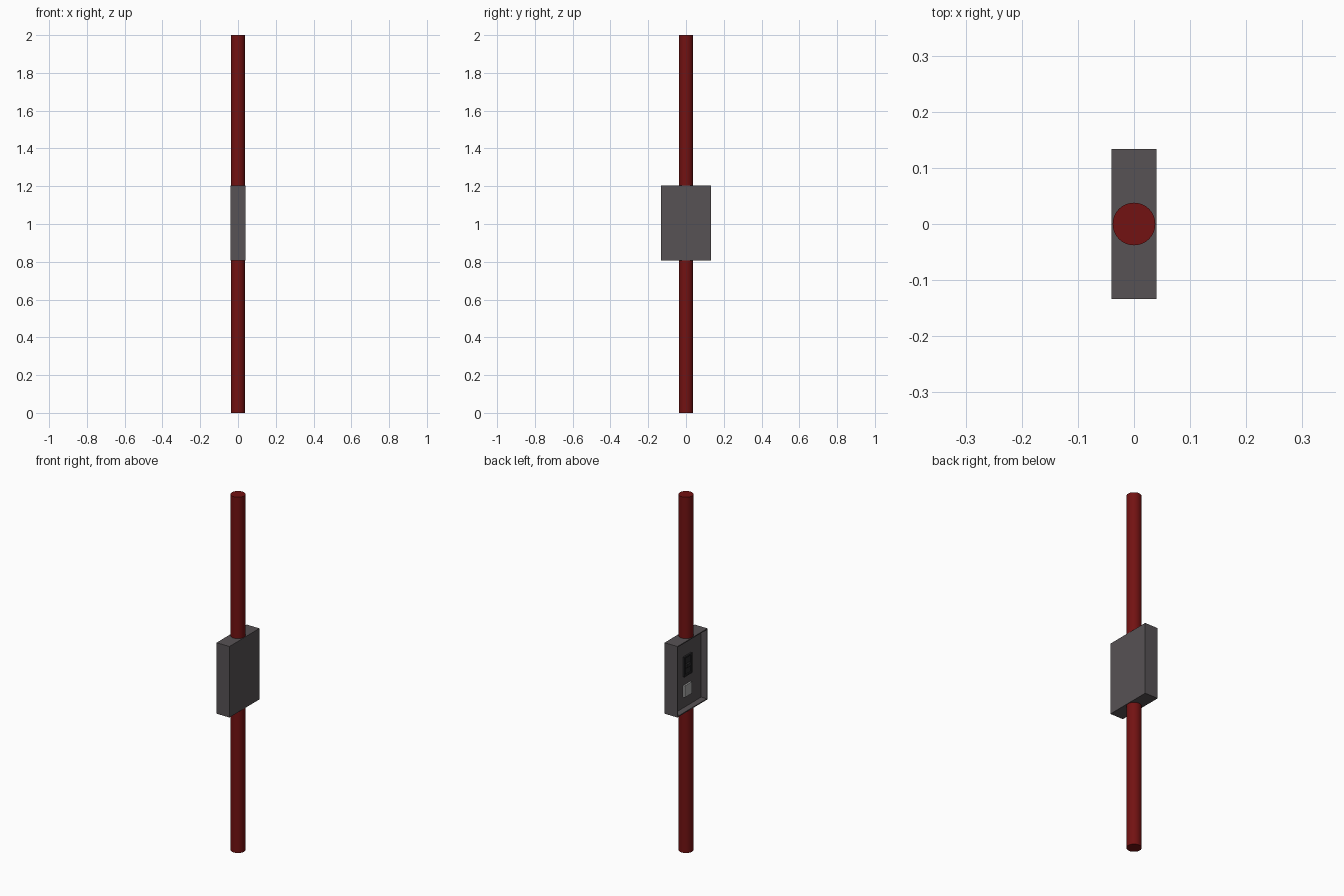
import bpy, bmesh
from mathutils import Vector, Matrix

if "Cube" in bpy.data.objects:
    bpy.data.objects.remove(bpy.data.objects["Cube"])


def material(name, color):
    m = bpy.data.materials.new(name)
    m.diffuse_color = (*color, 1)
    m.use_nodes = True
    m.node_tree.nodes["Principled BSDF"].inputs["Base Color"].default_value = m.diffuse_color
    return m


RED = material("dark_red", (0.17, 0.006, 0.006))
GREY = material("dark_grey", (0.095, 0.085, 0.09))
BLACK = material("black", (0.02, 0.02, 0.022))
LIGHT = material("light_grey", (0.4, 0.4, 0.4))


def box(name, center, size, mat, rim=0, depth=0):
    """Box whose -x face can be sunk inward, leaving a rim."""
    bm = bmesh.new()
    bmesh.ops.create_cube(bm, size=1, matrix=Matrix.Translation(center) @ Matrix.Diagonal((*size, 1)))
    if depth:
        bm.normal_update()
        face = min(bm.faces, key=lambda f: f.calc_center_median().x)
        bmesh.ops.inset_region(bm, faces=[face], thickness=rim)
        new = bmesh.ops.extrude_discrete_faces(bm, faces=[face])["faces"][0]
        bmesh.ops.translate(bm, verts=new.verts, vec=Vector((depth, 0, 0)))
    me = bpy.data.meshes.new(name)
    bm.to_mesh(me)
    bm.free()
    me.materials.append(mat)
    ob = bpy.data.objects.new(name, me)
    bpy.context.collection.objects.link(ob)
    return ob


def pole(name, z0, z1):
    bpy.ops.mesh.primitive_cylinder_add(vertices=32, radius=0.038, depth=z1 - z0,
                                        location=(0, 0, (z0 + z1) / 2))
    ob = bpy.context.object
    ob.name = name
    ob.data.materials.append(RED)
    bpy.ops.object.shade_smooth_by_angle()


# Pole above and below the housing
pole("lower_pole", 0, 0.806)
pole("upper_pole", 1.205, 2)

# Housing, open on the left side
PANEL = -0.005
box("housing", (0, 0, 1.0055), (0.08, 0.267, 0.399), GREY, 0.008, 0.04 + PANEL)

# Switch: sunk frame with a lever across the slot
box("switch_frame", (PANEL - 0.005, 0, 1.043), (0.01, 0.07, 0.112), BLACK, 0.012, 0.007)
box("switch_lever", (PANEL - 0.007, 0, 1.043), (0.014, 0.04, 0.018), BLACK)

# Square push button
box("button", (PANEL - 0.005, 0, 0.905), (0.01, 0.065, 0.065), LIGHT)
